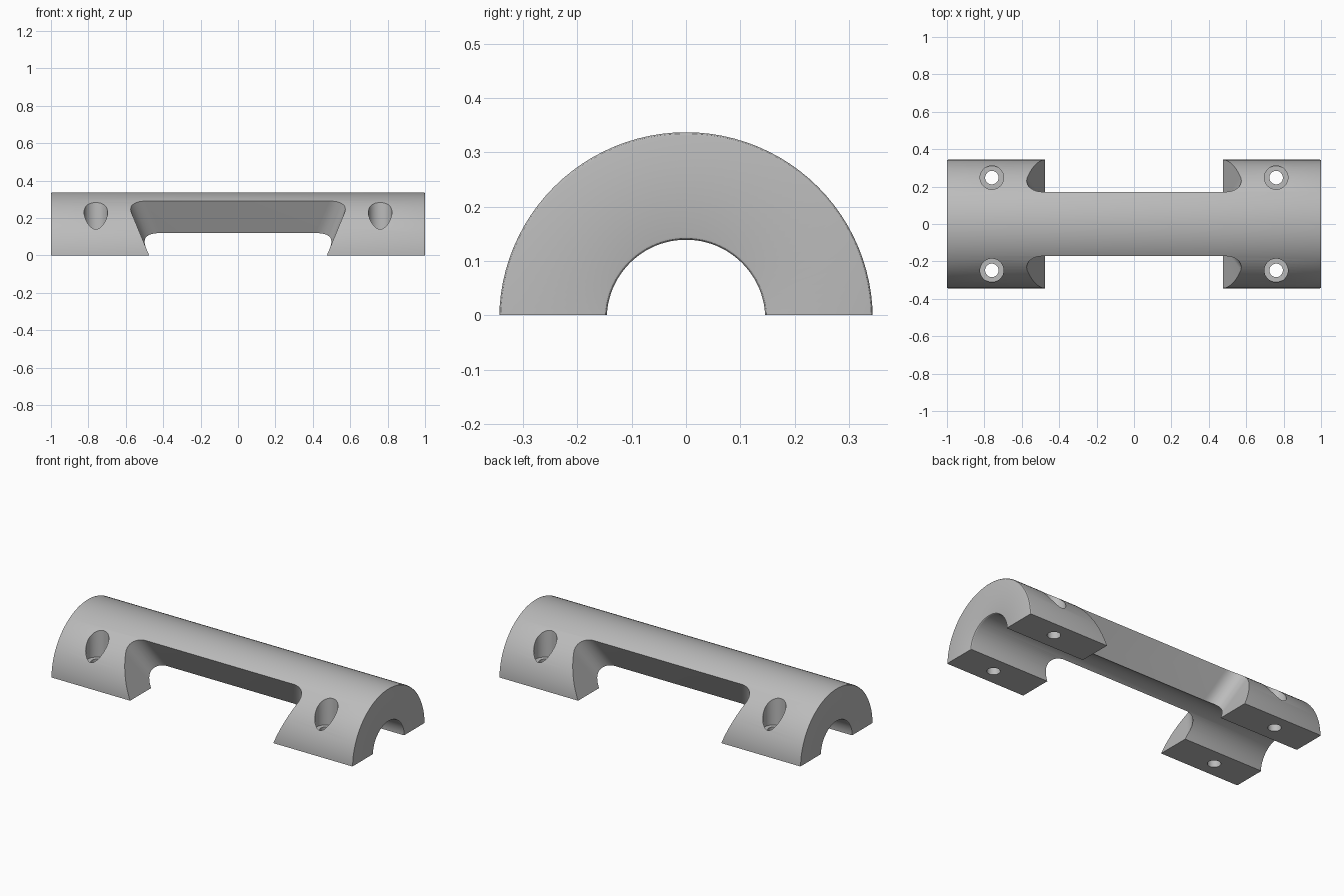
import bpy, bmesh, math
from mathutils import Vector, Matrix

cube = bpy.data.objects.get("Cube")
if cube:
    bpy.data.objects.remove(cube, do_unlink=True)

AXIS_Z = -0.007          # cylinder axis sits just below the split plane
R_OUT, R_BORE = 0.344, 0.146
RIM = 0.006              # small rounding of the end rims

grey = bpy.data.materials.new("plain_grey")
grey.use_nodes = True
grey.diffuse_color = (0.5, 0.5, 0.5, 1)
grey.node_tree.nodes["Principled BSDF"].inputs["Base Color"].default_value = (0.5, 0.5, 0.5, 1)


def make_object(name, bm):
    bmesh.ops.recalc_face_normals(bm, faces=bm.faces)
    mesh = bpy.data.meshes.new(name)
    bm.to_mesh(mesh)
    bm.free()
    mesh.materials.append(grey)
    obj = bpy.data.objects.new(name, mesh)
    bpy.context.collection.objects.link(obj)
    return obj


def cut(target, cutter):
    cutter.hide_render = True
    mod = target.modifiers.new(cutter.name, "BOOLEAN")
    mod.operation = "DIFFERENCE"
    mod.solver = "EXACT"
    mod.object = cutter
    bpy.context.view_layer.objects.active = target
    bpy.ops.object.modifier_apply(modifier=mod.name)
    bpy.data.objects.remove(cutter, do_unlink=True)


# Half tube: a wall profile with eased corners, spun over the top and split flat
bm = bmesh.new()
profile = []
for sx, sr in ((-1, -1), (1, -1), (1, 1), (-1, 1)):
    cx = sx * (1 - RIM)
    cr = R_OUT - RIM if sr > 0 else R_BORE + RIM
    start = math.atan2(sr, sx) - math.pi / 4
    for i in range(4):
        a = start + i * math.pi / 6
        profile.append(bm.verts.new((cx + RIM * math.cos(a), 0, AXIS_Z + cr + RIM * math.sin(a))))
ring = [bm.edges.new((v, profile[(i + 1) % len(profile)])) for i, v in enumerate(profile)]
bmesh.ops.spin(bm, geom=profile + ring, cent=(0, 0, AXIS_Z), axis=(1, 0, 0),
               angle=math.tau, steps=96, use_merge=True)
bmesh.ops.remove_doubles(bm, verts=bm.verts, dist=1e-5)
result = bmesh.ops.bisect_plane(bm, geom=bm.verts[:] + bm.edges[:] + bm.faces[:],
                                plane_co=(0, 0, 0), plane_no=(0, 0, 1), clear_inner=True)
bmesh.ops.holes_fill(bm, edges=[e for e in bm.edges if e.is_boundary], sides=0)
body = make_object("half_tube_clamp", bm)


# Side window: wedge below a radial plane, with sloped ends and rounded corners
def window_cutter(side):
    bm = bmesh.new()
    radial = Vector((math.sin(math.radians(30)), math.cos(math.radians(30))))
    low, high = -0.2 * radial, 0.7 * radial
    section = [low, high, Vector((0.8, high.y)), Vector((0.8, low.y))]
    ends = []
    for sx in (-1, 1):
        ends.append([])
        for p in section:
            z = p.y + AXIS_Z
            ends[-1].append(bm.verts.new((sx * (0.475 + 0.414 * z), side * p.x, z)))
        bm.faces.new(ends[-1])
    for i in range(4):
        j = (i + 1) % 4
        bm.faces.new((ends[0][i], ends[0][j], ends[1][j], ends[1][i]))
    corners = [bm.edges.get(e[:2]) for e in ends]
    bmesh.ops.bevel(bm, geom=corners, offset=0.1, offset_type="OFFSET", segments=12,
                    profile=0.5, affect="EDGES")
    return make_object("window_cutter", bm)


def drill(x, y, radius, bottom):
    bm = bmesh.new()
    depth = 0.6 - bottom
    bmesh.ops.create_cone(bm, cap_ends=True, segments=40, radius1=radius, radius2=radius,
                          depth=depth, matrix=Matrix.Translation((x, y, bottom + depth / 2)))
    return make_object("hole_cutter", bm)


for side in (-1, 1):
    cut(body, window_cutter(side))
    # Screw holes with a wider seat for the head
    for x in (-0.76, 0.76):
        cut(body, drill(x, side * 0.248, 0.063, 0.12))
        cut(body, drill(x, side * 0.248, 0.036, -0.1))

bpy.ops.object.select_all(action="DESELECT")
body.select_set(True)
bpy.context.view_layer.objects.active = body
bpy.ops.object.shade_smooth_by_angle(angle=math.radians(30))
